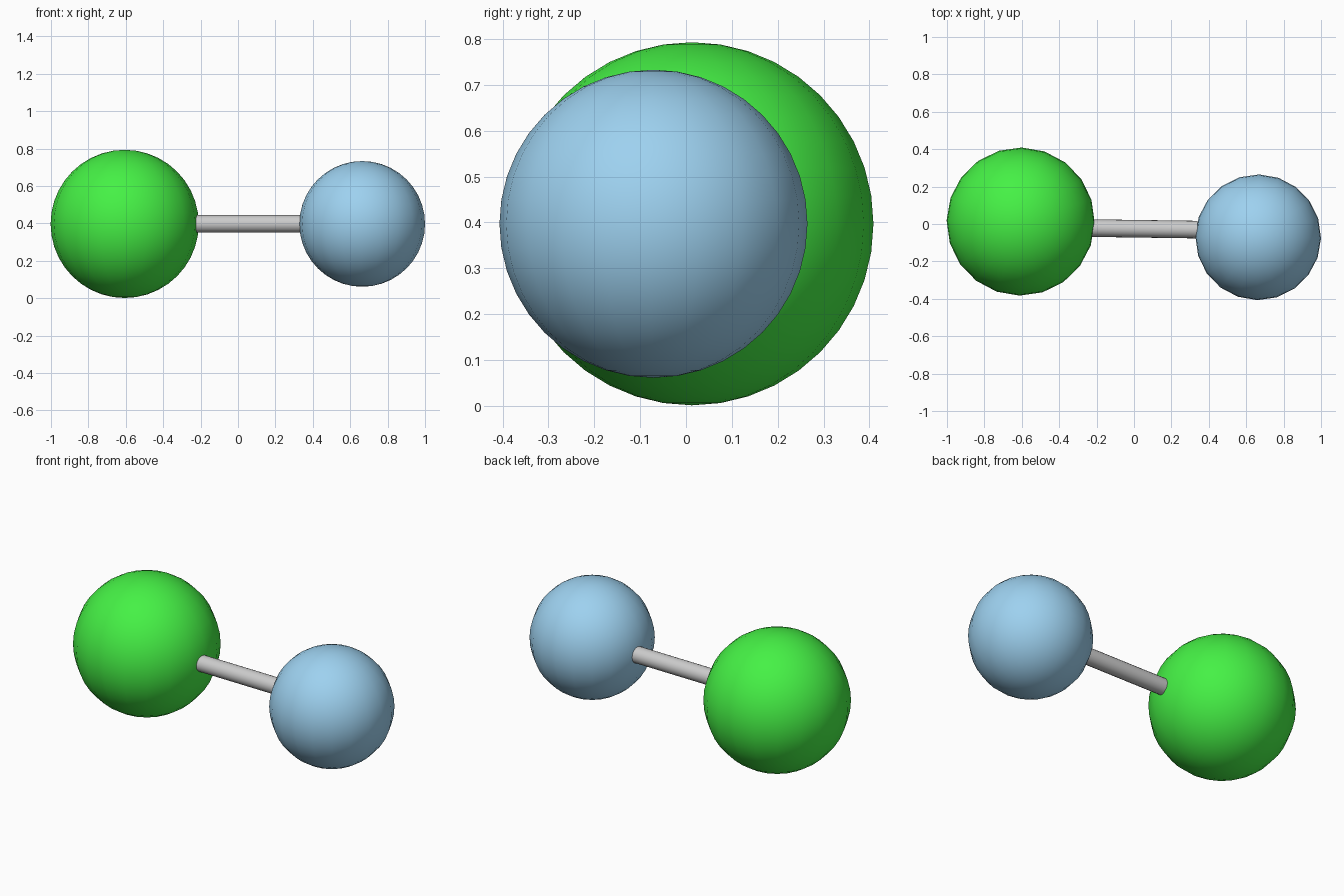
import bpy
from math import pi
from mathutils import Vector

if "Cube" in bpy.data.objects:
    bpy.data.objects.remove(bpy.data.objects["Cube"])

TURN = -0.015   # the whole model is turned very slightly about z
ZC = 0.397


def colour(obj, name, rgb):
    mat = bpy.data.materials.new(name)
    mat.diffuse_color = (*rgb, 1)
    mat.use_nodes = True
    mat.node_tree.nodes["Principled BSDF"].inputs["Base Color"].default_value = mat.diffuse_color
    obj.data.materials.append(mat)


def ball(name, x, y, radius, rgb):
    bpy.ops.mesh.primitive_uv_sphere_add(segments=20, ring_count=20, radius=radius,
                                         location=(x, y, ZC), rotation=(0, 0, TURN))
    obj = bpy.context.object
    obj.name = name
    bpy.ops.object.shade_smooth_by_angle(angle=pi / 6)
    colour(obj, name + "_colour", rgb)


# two balls of different size
ball("large_ball", -0.606, 0.013, 0.396, (0.06, 0.88, 0.06))
ball("small_ball", 0.664, -0.071, 0.336, (0.34, 0.64, 0.87))

# connecting rod, its ends just touching the balls
a, b = Vector((-0.225, -0.022, ZC)), Vector((0.34, -0.030, ZC))
bpy.ops.mesh.primitive_cylinder_add(vertices=20, radius=0.047, depth=(b - a).length,
                                    location=(a + b) / 2)
rod = bpy.context.object
rod.name = "connecting_rod"
rod.rotation_euler = (b - a).to_track_quat('Z', 'Y').to_euler()
bpy.ops.object.shade_smooth_by_angle(angle=pi / 6)
